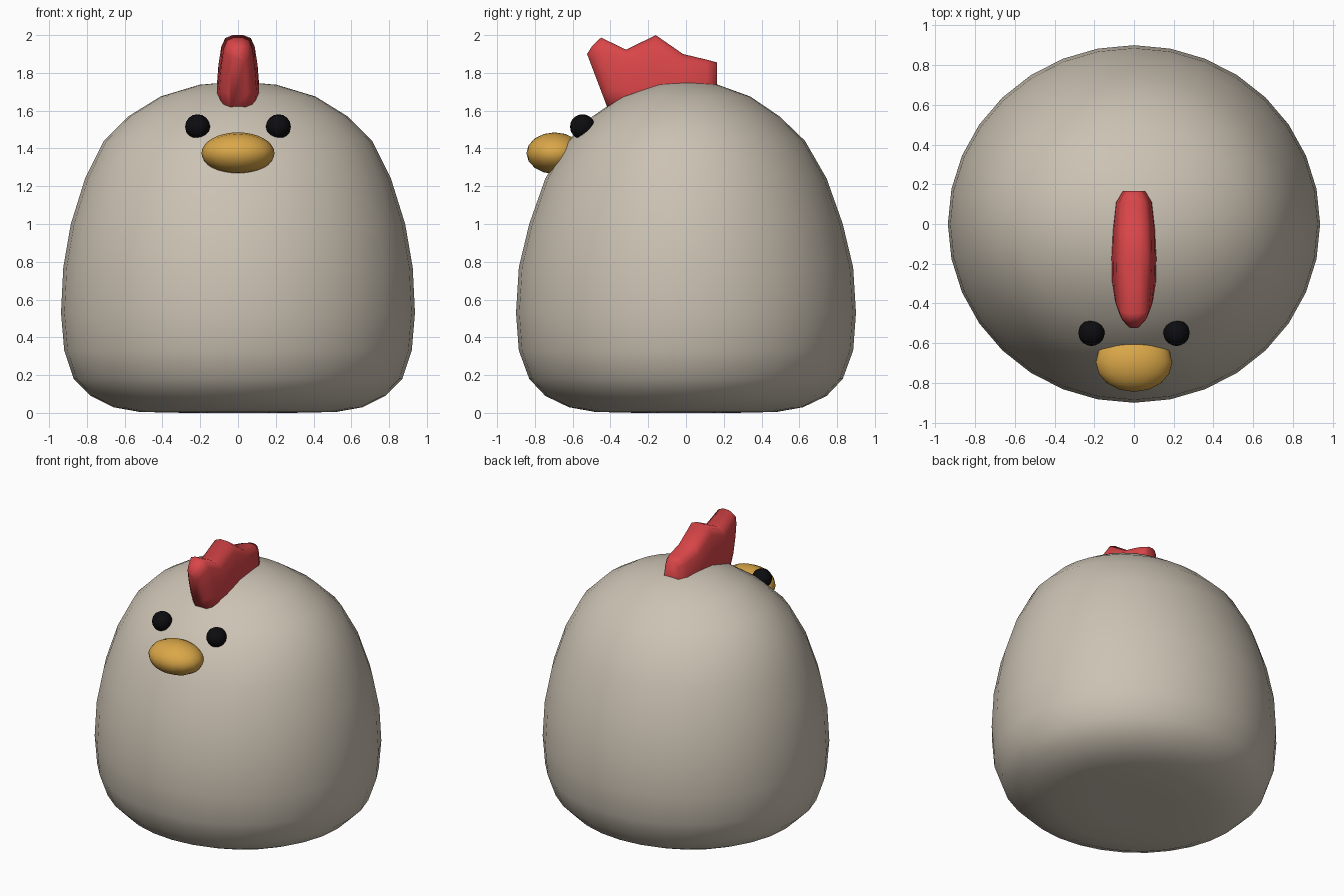
import bpy, bmesh, math
from mathutils import Matrix

if "Cube" in bpy.data.objects:
    bpy.data.objects.remove(bpy.data.objects["Cube"])


def material(name, rgb):
    m = bpy.data.materials.new(name)
    m.diffuse_color = (*rgb, 1)
    m.use_nodes = True
    m.node_tree.nodes["Principled BSDF"].inputs["Base Color"].default_value = m.diffuse_color
    return m


CREAM = material("cream", (0.60, 0.54, 0.45))
RED = material("red", (0.70, 0.06, 0.065))
YELLOW = material("yellow", (0.70, 0.385, 0.065))
BLACK = material("black", (0.004, 0.004, 0.005))


def finish(bm, name, mat):
    bmesh.ops.recalc_face_normals(bm, faces=bm.faces[:])
    for f in bm.faces:
        f.smooth = True
    me = bpy.data.meshes.new(name)
    bm.to_mesh(me)
    bm.free()
    me.materials.append(mat)
    ob = bpy.data.objects.new(name, me)
    bpy.context.collection.objects.link(ob)
    return ob


def loft(name, rings, mat):
    """Skin closed rings of points and cap both ends."""
    bm = bmesh.new()
    rows = [[bm.verts.new(p) for p in ring] for ring in rings]
    n = len(rows[0])
    for a, b in zip(rows, rows[1:]):
        for i in range(n):
            j = (i + 1) % n
            bm.faces.new((a[i], a[j], b[j], b[i]))
    bm.faces.new(rows[0])
    bm.faces.new(rows[-1])
    return finish(bm, name, mat)


def ellipsoid(name, centre, radii, mat, segs, rings):
    """Ellipsoid with its poles along y."""
    bm = bmesh.new()
    bmesh.ops.create_uvsphere(bm, u_segments=segs, v_segments=rings, radius=1)
    bm.transform(Matrix.Translation(centre) @ Matrix.Diagonal((*radii, 1))
                 @ Matrix.Rotation(math.pi / 2, 4, 'X'))
    return finish(bm, name, mat)


# Body: stacked elliptical rings (z, half width, half depth)
profile = [(0.0, 0.28, 0.26), (0.005, 0.52, 0.48), (0.03, 0.66, 0.62),
           (0.09, 0.78, 0.745), (0.18, 0.87, 0.83), (0.33, 0.92, 0.885),
           (0.53, 0.937, 0.90), (0.77, 0.925, 0.885), (1.0, 0.885, 0.83),
           (1.24, 0.81, 0.745), (1.44, 0.71, 0.63), (1.57, 0.58, 0.495),
           (1.675, 0.41, 0.34), (1.737, 0.205, 0.17), (1.748, 0.08, 0.07)]
SEG = 32
loft("body", [[(rx * math.cos(2 * math.pi * i / SEG),
                ry * math.sin(2 * math.pi * i / SEG), z) for i in range(SEG)]
              for z, rx, ry in profile], CREAM)

# Beak and eyes
ellipsoid("beak", (0, -0.695, 1.375), (0.193, 0.15, 0.11), YELLOW, 32, 8)
for side, s in (("left", 1), ("right", -1)):
    ellipsoid(side + "_eye", (s * 0.214, -0.548, 1.515),
              (0.066, 0.066, 0.066), BLACK, 16, 10)

# Comb: arch-shaped sections (base y, tip y, tip z, half width), front to back
stations = [(-0.41, -0.524, 1.90, 0.045), (-0.385, -0.495, 1.945, 0.08),
            (-0.35, -0.45, 1.987, 0.097), (-0.28, -0.317, 1.923, 0.11),
            (-0.17, -0.16, 2.0, 0.113), (-0.03, -0.016, 1.90, 0.11),
            (0.11, 0.11, 1.87, 0.095), (0.165, 0.165, 1.855, 0.06)]
half = [(0.0, 0.92), (0.3, 1.0), (0.6, 0.92), (0.85, 0.78), (0.96, 0.6)]
arch = half + [(1.0, 0.25)] + [(1.0, -0.25)] + [(t, -w) for t, w in reversed(half)]
BASE = 1.6
loft("comb", [[(w * k, yb + (yt - yb) * t, BASE + (zt - BASE) * t)
               for t, k in arch] for yb, yt, zt, w in stations], RED)
